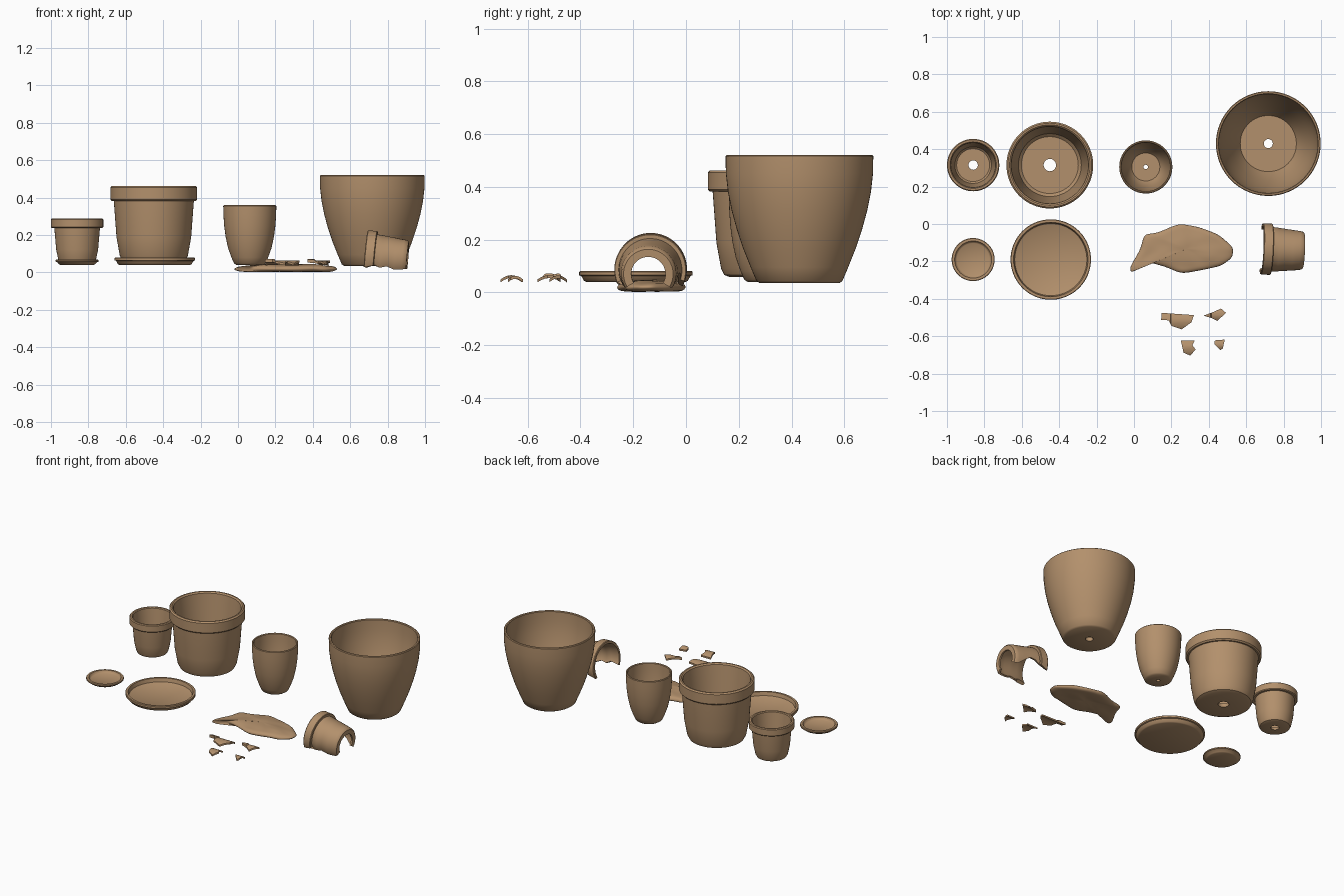
import bpy, bmesh, math
from mathutils import Vector, Matrix, noise

if "Cube" in bpy.data.objects:
    bpy.data.objects.remove(bpy.data.objects["Cube"])

clay = bpy.data.materials.new("clay")
clay.diffuse_color = (0.45, 0.28, 0.15, 1)
clay.use_nodes = True
clay.node_tree.nodes["Principled BSDF"].inputs["Base Color"].default_value = clay.diffuse_color


def finish(name, bm, angle=35, smooth=True):
    bmesh.ops.remove_doubles(bm, verts=bm.verts, dist=1e-5)
    bmesh.ops.recalc_face_normals(bm, faces=bm.faces)
    me = bpy.data.meshes.new(name)
    bm.to_mesh(me)
    bm.free()
    me.materials.append(clay)
    ob = bpy.data.objects.new(name, me)
    bpy.context.collection.objects.link(ob)
    if smooth:
        bpy.ops.object.select_all(action='DESELECT')
        ob.select_set(True)
        bpy.context.view_layer.objects.active = ob
        bpy.ops.object.shade_smooth_by_angle(angle=math.radians(angle))
    return ob


def lathe(name, x, y, profile, closed=True, seg=64):
    """Spin an (r, z) profile about the vertical through x, y."""
    bm = bmesh.new()
    cols = [[bm.verts.new((x + r * math.cos(a), y + r * math.sin(a), z)) for r, z in profile]
            for a in (2 * math.pi * i / seg for i in range(seg))]
    n = len(profile)
    for i in range(seg):
        p, q = cols[i], cols[(i + 1) % seg]
        for j in range(n if closed else n - 1):
            k = (j + 1) % n
            bm.faces.new((p[j], q[j], q[k], p[k]))
    return finish(name, bm)


def collar_pot(name, x, y, z0, z1, rim, collar, body, base, hole, inner, floor):
    """Classic pot with a raised collar around the mouth."""
    c, e = z1 - collar, rim * 0.035
    lathe(name, x, y, [
        (hole, z0), (base - 4 * e, z0), (base - 1.5 * e, z0 + e), (base, z0 + 4 * e),
        (base + 0.55 * (body - base), z0 + 0.4 * (c - z0)), (body, c), (rim - e, c),
        (rim, c + e), (rim, z1 - e), (rim - e, z1), (inner + e, z1), (inner, z1 - e),
        (inner - e, c), (floor + 2 * e, z0 + 5 * e), (floor, z0 + 3 * e), (hole, z0 + 3 * e)])


def tapered_pot(name, x, y, outer, wall, hole):
    """Smooth bulging pot; outer is (r, z) from base to lip."""
    z0, z1 = outer[0][1], outer[-1][1]
    prof = [(hole, z0), (outer[0][0] - 0.012, z0), (outer[0][0], z0 + 0.008)] + outer[1:-1]
    r = outer[-1][0]
    prof += [(r, z1 - 0.004), (r - 0.004, z1), (r - wall + 0.004, z1), (r - wall, z1 - 0.004)]
    prof += [(a - wall, b) for a, b in outer[-2:0:-1]]
    prof += [(outer[0][0] - wall + 0.003, z0 + 0.025), (hole, z0 + 0.025)]
    lathe(name, x, y, prof)


def saucer(name, x, y, r, z0, z1):
    t, h = 0.016, z1 - z0
    lathe(name, x, y, [
        (0, z0), (r - 0.026, z0), (r - 0.018, z0 + 0.004), (r - 0.008, z0 + h * 0.55),
        (r, z0 + h * 0.62), (r, z1 - 0.003), (r - 0.003, z1), (r - t, z1),
        (r - t - 0.006, z0 + 0.016), (r - t - 0.012, z0 + 0.012), (0, z0 + 0.012)], False)


# whole pots and saucers
collar_pot("small_pot", -0.86, 0.315, 0.045, 0.288, 0.14, 0.05, 0.122, 0.10, 0.025, 0.12, 0.088)
collar_pot("large_pot", -0.45, 0.315, 0.058, 0.462, 0.232, 0.08, 0.214, 0.182, 0.033, 0.207, 0.152)
tapered_pot("slim_pot", 0.063, 0.305,
            [(0.084, 0.04), (0.098, 0.08), (0.116, 0.13), (0.129, 0.19), (0.137, 0.25),
             (0.141, 0.31), (0.142, 0.36)], 0.012, 0.012)
tapered_pot("big_pot", 0.718, 0.43,
            [(0.163, 0.035), (0.185, 0.095), (0.213, 0.165), (0.238, 0.24), (0.257, 0.31),
             (0.271, 0.38), (0.279, 0.45), (0.28, 0.52)], 0.016, 0.024)
saucer("small_saucer", -0.86, -0.19, 0.115, 0.04, 0.068)
saucer("large_saucer", -0.445, -0.19, 0.215, 0.04, 0.08)

# broken pot on its side: (r, u) profile swept between two ragged edges
prof = [(0.134, 0), (0.137, 0.004), (0.137, 0.05), (0.134, 0.053), (0.120, 0.053), (0.117, 0.085),
        (0.113, 0.12), (0.109, 0.16), (0.105, 0.20), (0.101, 0.218), (0.094, 0.225), (0.065, 0.225),
        (0.065, 0.213), (0.088, 0.212), (0.094, 0.20), (0.098, 0.16), (0.102, 0.12), (0.105, 0.085),
        (0.110, 0.053), (0.117, 0.006), (0.120, 0)]


def edge(u, knots):
    for (u0, a0), (u1, a1) in zip(knots, knots[1:]):
        if u <= u1:
            return math.radians(a0 + (a1 - a0) * (u - u0) / (u1 - u0))


front = [(0, 117), (0.053, 110), (0.085, 119), (0.12, 114), (0.16, 123), (0.23, 121)]
back = [(0, 119), (0.053, 108), (0.085, 96), (0.12, 92), (0.16, 104), (0.20, 120), (0.23, 122)]
xf = (Matrix.Translation((0.682, -0.133, 0.089)) @ Matrix.Rotation(math.radians(-2.5), 4, 'Z')
      @ Matrix.Rotation(math.radians(5), 4, 'Y'))
bm = bmesh.new()
cols = []
for i in range(49):
    col = []
    for r, u in prof:
        a = -edge(u, front) * (1 - i / 48) + edge(u, back) * i / 48
        col.append(bm.verts.new(xf @ Vector((u, r * math.sin(a), r * math.cos(a)))))
    cols.append(col)
for p, q in zip(cols, cols[1:]):
    for j in range(len(prof)):
        k = (j + 1) % len(prof)
        bm.faces.new((p[j], q[j], q[k], p[k]))
caps = [bm.faces.new(cols[0]), bm.faces.new(cols[-1])]
bmesh.ops.triangulate(bm, faces=caps)
finish("broken_pot", bm)

# soil spill: rings shrinking toward the middle, lumpy on both sides
outline = [(-.028, -.235), (.03, -.135), (.05, -.055), (.125, -.045), (.24, .005), (.35, -.015),
           (.455, -.055), (.535, -.125), (.53, -.18), (.47, -.225), (.38, -.245), (.255, -.268),
           (.165, -.23), (.075, -.205), (.03, -.235), (-.02, -.262)]
pts = []
for i, a in enumerate(outline):
    b = outline[(i + 1) % len(outline)]
    pts += [a, ((a[0] + b[0]) / 2, (a[1] + b[1]) / 2)]
c = Vector((0.29, -0.13))
bm = bmesh.new()
rings = []
for side, scales in ((-1, (0.2, 0.45, 0.7, 0.9)), (0, (1.02,)), (1, (0.92, 0.75, 0.55, 0.35, 0.15))):
    for s in scales:
        ring = []
        for p in pts:
            v = c + (Vector(p) - c) * s
            n = noise.noise(Vector((v.x * 14, v.y * 14, side * 3)))
            z = 0.018 + (side * 0.014 + (0.014 * (1 - s * s) if side > 0 else 0)) + 0.008 * n
            ring.append(bm.verts.new((v.x, v.y, max(z, 0.001))))
        rings.append(ring)
for p, q in zip(rings, rings[1:]):
    for j in range(len(pts)):
        k = (j + 1) % len(pts)
        bm.faces.new((p[j], p[k], q[k], q[j]))
bm.faces.new(rings[0])
bm.faces.new(rings[-1])
soil = finish("soil_spill", bm, 180)
soil.modifiers.new("round", 'SUBSURF').levels = 2
soil.modifiers["round"].render_levels = 2


# curved shards; step_x marks where a piece of thick collar begins
def shard(name, pts, step_x=-9):
    bm = bmesh.new()
    ys = [p[1] for p in pts]
    mid, half = (max(ys) + min(ys)) / 2, (max(ys) - min(ys)) / 2
    bm.faces.new([bm.verts.new((x, y, 0)) for x, y in pts])
    for k in range(-2, 3):
        bmesh.ops.bisect_plane(bm, geom=bm.verts[:] + bm.edges[:] + bm.faces[:],
                               plane_co=(0, mid + k * half / 3, 0), plane_no=(0, 1, 0))
    for d in (0, 0.004):
        bmesh.ops.bisect_plane(bm, geom=bm.verts[:] + bm.edges[:] + bm.faces[:],
                               plane_co=(step_x + d, 0, 0), plane_no=(1, 0, 0))
    top = bm.faces[:]
    dup = bmesh.ops.extrude_face_region(bm, geom=top)["geom"]
    upper = {g for g in dup if isinstance(g, bmesh.types.BMVert)}
    for v in bm.verts:
        arch = 0.038 + 0.016 * (1 - ((v.co.y - mid) / half) ** 2) * min(1, half / 0.035)
        v.co.z = arch + ((0.018 if v.co.x < step_x + 0.002 else 0.011) if v in upper else 0)
    finish(name, bm, 30)


shard("collar_shard", [(.148, -.475), (.32, -.487), (.308, -.525), (.255, -.563), (.20, -.545),
                       (.185, -.515), (.145, -.513)], .195)
shard("narrow_shard", [(.372, -.49), (.42, -.472), (.465, -.452), (.492, -.475), (.445, -.518),
                       (.415, -.503)], .41)
shard("notched_shard", [(.25, -.622), (.325, -.622), (.312, -.648), (.33, -.672), (.30, -.703),
                        (.265, -.688)])
shard("tiny_shard", [(.432, -.622), (.485, -.618), (.475, -.665), (.462, -.675), (.43, -.642)])
